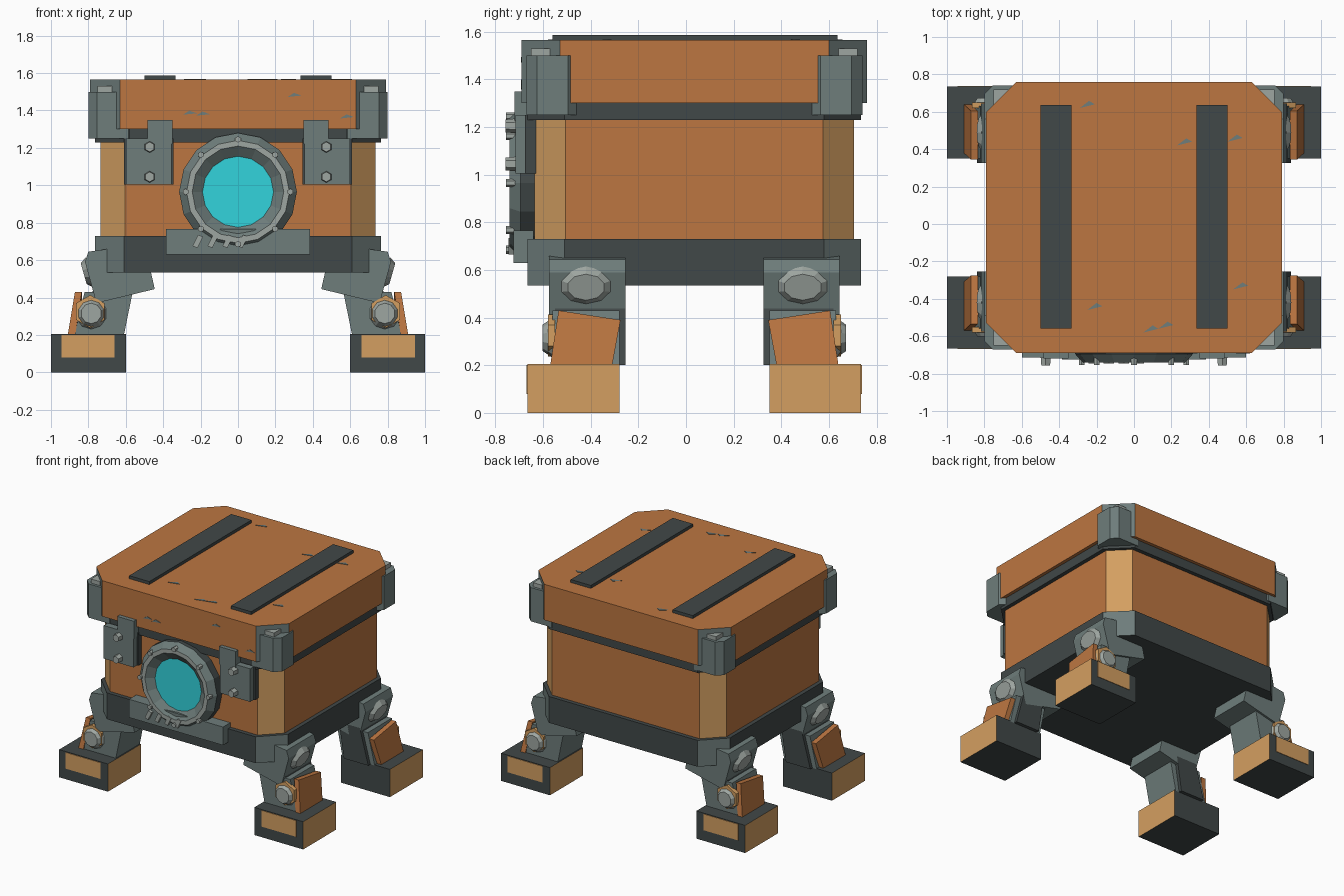
import bpy, bmesh, math
from mathutils import Matrix, Vector

cube = bpy.data.objects.get("Cube")
if cube:
    bpy.data.objects.remove(cube, do_unlink=True)

C = 0.035  # y of the symmetry plane between front and back


def material(name, rgb):
    lin = [((c / 255 + 0.055) / 1.055) ** 2.4 for c in rgb] + [1]
    m = bpy.data.materials.new(name)
    m.use_nodes = True
    m.diffuse_color = lin
    m.node_tree.nodes["Principled BSDF"].inputs["Base Color"].default_value = lin
    return m


ORANGE = material("rust_orange", (188, 118, 65))
TAN = material("tan", (212, 159, 97))
STEEL = material("steel_grey", (110, 125, 123))
DARK = material("dark_grey", (65, 72, 72))
LIGHT = material("light_grey", (158, 166, 161))
TEAL = material("teal_glass", (50, 212, 220))


def finish(name, bm, mats, mirror="", rule=None):
    """Make an object whose origin lies on the symmetry planes."""
    bmesh.ops.recalc_face_normals(bm, faces=bm.faces)
    bm.normal_update()
    if rule:
        for f in bm.faces:
            f.material_index = int(rule(f))
    bmesh.ops.translate(bm, verts=bm.verts, vec=(0, -C, 0))
    me = bpy.data.meshes.new(name)
    bm.to_mesh(me)
    bm.free()
    for m in mats:
        me.materials.append(m)
    ob = bpy.data.objects.new(name, me)
    ob.location.y = C
    bpy.context.collection.objects.link(ob)
    if mirror:
        mod = ob.modifiers.new("Mirror", "MIRROR")
        mod.use_axis = ("x" in mirror, "y" in mirror, False)
    return ob


def prism(name, pts, axis, lo, hi, mats, mirror="", rule=None):
    """Extrude a 2D outline along y (outline in x, z) or z (outline in x, y)."""
    bm = bmesh.new()
    place = (lambda a, b: (a, lo, b)) if axis == "y" else (lambda a, b: (a, b, lo))
    face = bm.faces.new([bm.verts.new(place(a, b)) for a, b in pts])
    new = bmesh.ops.extrude_face_region(bm, geom=[face])["geom"]
    step = (0, hi - lo, 0) if axis == "y" else (0, 0, hi - lo)
    bmesh.ops.translate(bm, vec=step, verts=[v for v in new if isinstance(v, bmesh.types.BMVert)])
    return finish(name, bm, mats, mirror, rule)


def box(name, x, y, z, mats, mirror="", rule=None):
    pts = [(x[0], y[0]), (x[1], y[0]), (x[1], y[1]), (x[0], y[1])]
    return prism(name, pts, "z", z[0], z[1], mats, mirror, rule)


def octagon(hx, hy, c, cx=0, cy=C):
    quarter = [(hx, hy - c), (hx - c, hy)]
    pts = quarter + [(-x, y) for x, y in reversed(quarter)]
    pts += [(-x, -y) for x, y in pts]
    return [(cx + x, cy + y) for x, y in pts]


def disc(name, centre, direction, r1, r2, depth, sides, mats, mirror="", squash=1):
    bm = bmesh.new()
    turn = Vector(direction).to_track_quat("Z", "Y").to_matrix().to_4x4()
    bmesh.ops.create_cone(bm, cap_ends=True, segments=sides, radius1=r1, radius2=r2, depth=depth,
                          matrix=Matrix.Translation(centre) @ Matrix.Diagonal((1, 1, squash, 1)) @ turn)
    return finish(name, bm, mats, mirror)


def corner(f):
    return abs(f.normal.x) > 0.3 and abs(f.normal.y) > 0.3


# Chest body with contrasting corner faces
prism("base_tray", octagon(.765, .70, .155), "z", .535, .73, [DARK, STEEL], rule=corner)
prism("chest_body", octagon(.735, .67, .13), "z", .73, 1.23, [ORANGE, TAN], rule=corner)
prism("lid_rim", octagon(.765, .70, .155), "z", 1.23, 1.30, [DARK])
prism("lid", octagon(.79, .725, .16), "z", 1.30, 1.565, [ORANGE, STEEL], rule=corner)
box("lid_strip", (.335, .50), (-.56, .635), (1.565, 1.587), [DARK], "x")

# Lid corner brackets
prism("corner_bracket", octagon(.13, .11, .045, .67, -.56), "z", 1.25, 1.50, [STEEL], "xy")
box("bracket_knob", (.675, .75), (-.65, -.57), (1.50, 1.53), [LIGHT], "xy")

# Front clasps
box("clasp_backing", (.345, .61), (-.675, -.63), (1.005, 1.25), [DARK], "x")
box("clasp_plate", (.355, .60), (-.715, -.67), (1.005, 1.25), [STEEL], "x")
box("clasp_tongue", (.35, .485), (-.72, -.66), (1.22, 1.35), [STEEL], "x")
for z in (1.045, 1.205):
    disc("clasp_bolt", (.472, -.735, z), (0, -1, 0), .031, .027, .045, 6, [LIGHT], "x")

# Lower front panel with slanted vents
box("front_panel", (-.385, .385), (-.725, -.64), (.63, .765), [STEEL])
for i in range(4):
    x = -.215 + .08 * i
    prism("vent_slash", [(x - .028, .675), (x - .002, .665), (x + .028, .725), (x + .002, .735)],
          "y", -.745, -.72, [LIGHT])

# Round porthole: a lathed ring, glass and rim bolts
bm = bmesh.new()
profile = [(.315, -.62), (.315, -.695), (.275, -.74), (.245, -.74), (.19, -.70)]
ring = [bm.verts.new((r, y, .965)) for r, y in profile]
edges = [bm.edges.new(pair) for pair in zip(ring, ring[1:])]
bmesh.ops.spin(bm, geom=ring + edges, cent=(0, 0, .965), axis=(0, 1, 0), angle=math.tau, steps=16)
bmesh.ops.remove_doubles(bm, verts=bm.verts, dist=.001)


def ring_colour(f):
    c = f.calc_center_median()
    r = math.hypot(c.x, c.z - .965)
    return 1 if c.y > -.68 else 2 if .25 < r < .28 else 0


finish("porthole_ring", bm, [STEEL, DARK, LIGHT], rule=ring_colour)
disc("porthole_glass", (0, -.67, .965), (0, -1, 0), .192, .192, .06, 16, [TEAL])
for i in range(8):
    a = i * math.tau / 8
    disc("porthole_bolt", (.28 * math.cos(a), -.735, .965 + .28 * math.sin(a)), (0, -1, 0),
         .017, .017, .04, 6, [LIGHT])

# Legs: modelled once at the front left and mirrored to all four corners
prism("thigh", [(.445, .445), (.757, .37), (.818, .59), (.80, .645), (.69, .66), (.505, .71)],
      "y", -.575, -.255, [STEEL], "xy")
disc("hip_cap", (.808, -.42, .53), (1, 0, -.2), .12, .08, .035, 10, [LIGHT], "xy", .7)
prism("shin", [(.565, .42), (.82, .43), (.875, .20), (.61, .20)], "y", -.56, -.28, [STEEL], "xy")
prism("calf_core", [(.60, .46), (.77, .46), (.84, .20), (.64, .20)], "y", -.55, -.255, [DARK], "xy")

# Tilted shin guard
guard = prism("shin_guard", [(.835, .43), (.872, .43), (.91, .20), (.87, .20)],
              "y", -.57, -.31, [ORANGE], "xy")
for v in guard.data.vertices:
    if v.co.z > .3:
        v.co.y += .035
        v.co.z -= .04 if v.co.y + C > -.4 else 0

# Knee hubs on the outward end of each leg
disc("knee_washer", (.79, -.565, .325), (0, -1, 0), .088, .088, .03, 6, [TAN], "xy")
disc("knee_cap", (.785, -.58, .315), (0, -1, 0), .086, .055, .045, 10, [LIGHT], "xy")

# Feet with coloured sides and a toe plate
box("foot", (.60, 1), (-.665, -.28), (0, .205), [DARK, TAN], "xy", lambda f: abs(f.normal.x) > .9)
box("toe_plate", (.66, .945), (-.669, -.66), (.08, .20), [TAN], "xy")

# Paint chips on the lid top and lid front
for x, y in [(-.25, .64), (.54, .46), (.27, .44), (.57, -.33), (.17, -.54), (.09, -.56), (-.21, -.44)]:
    prism("top_chip", [(x - .04, y - .02), (x + .04, y), (x + .01, y + .018)], "z", 1.56, 1.568, [STEEL])
for x, z in [(-.26, 1.385), (-.19, 1.38), (.30, 1.48), (.58, 1.365)]:
    prism("front_chip", [(x - .035, z - .008), (x + .04, z), (x, z + .014)], "y", -.693, -.686, [STEEL])
